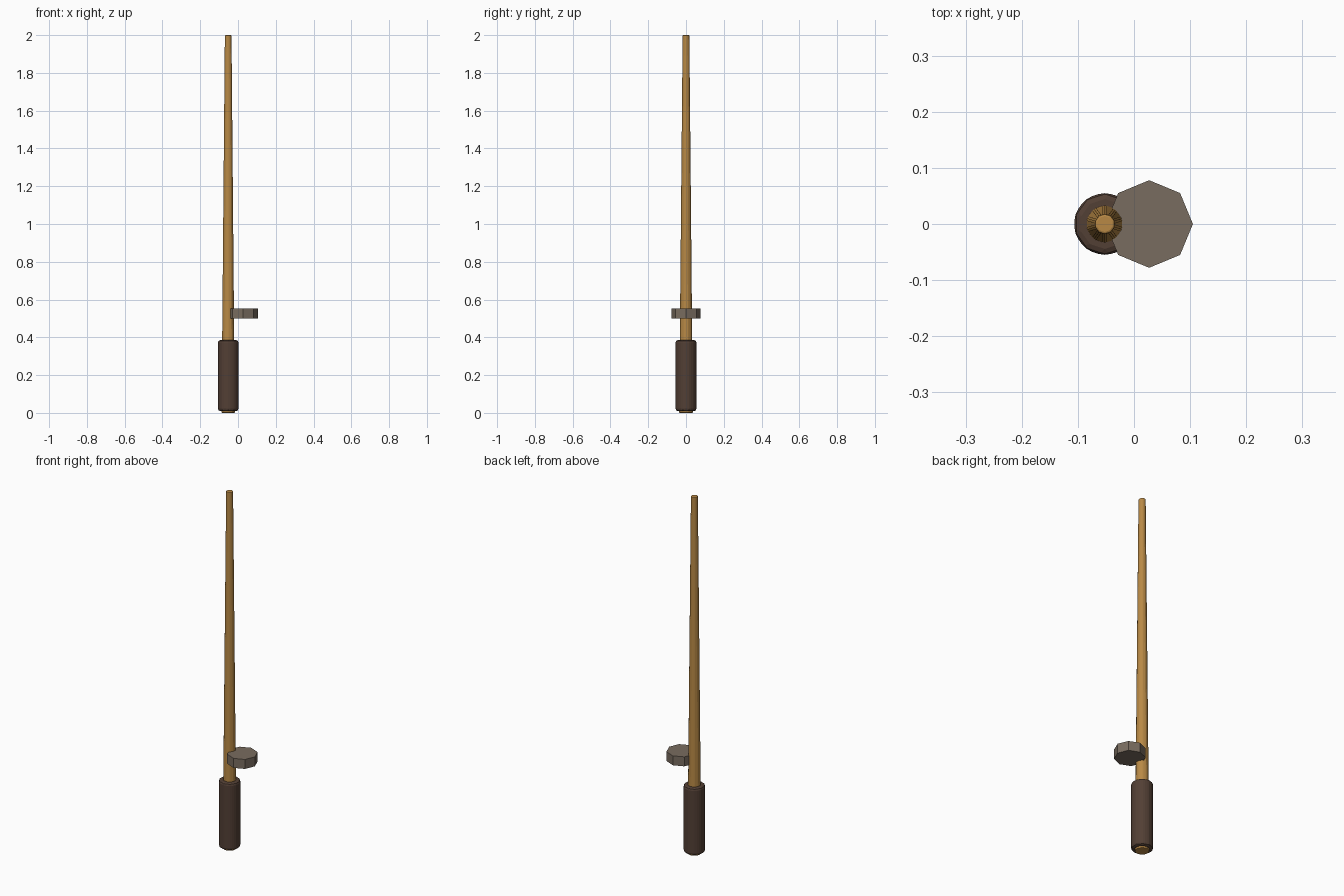
import bpy

if "Cube" in bpy.data.objects:
    bpy.data.objects.remove(bpy.data.objects["Cube"])


def mat(name, rgb):
    m = bpy.data.materials.new(name)
    m.diffuse_color = (*rgb, 1)
    m.use_nodes = True
    m.node_tree.nodes["Principled BSDF"].inputs["Base Color"].default_value = m.diffuse_color
    return m


def rod(name, sides, r_bottom, r_top, x, z0, z1, material, bevel=0, segments=2):
    """Upright faceted cylinder or taper, optionally with softened edges."""
    bpy.ops.mesh.primitive_cone_add(vertices=sides, radius1=r_bottom, radius2=r_top,
                                    depth=z1 - z0, location=(x, 0, (z0 + z1) / 2))
    ob = bpy.context.object
    ob.name = name
    ob.data.materials.append(material)
    if bevel:
        b = ob.modifiers.new("soft_edges", 'BEVEL')
        b.width = bevel
        b.segments = segments
        b.limit_method = 'ANGLE'
    return ob


wood = mat("wood", (0.48, 0.25, 0.06))
grip = mat("grip", (0.085, 0.05, 0.035))
metal = mat("metal", (0.19, 0.15, 0.115))

AXIS_X = -0.052

# Tapered pole running full length through the handle
rod("pole", 10, 0.037, 0.0185, AXIS_X, 0.0, 2.0, wood, 0.004)
# Dark grip
rod("handle", 10, 0.057, 0.057, AXIS_X, 0.01, 0.385, grip, 0.012)
# Octagonal reel mounted beside the pole
rod("reel", 8, 0.078, 0.078, 0.027, 0.50, 0.553, metal)
